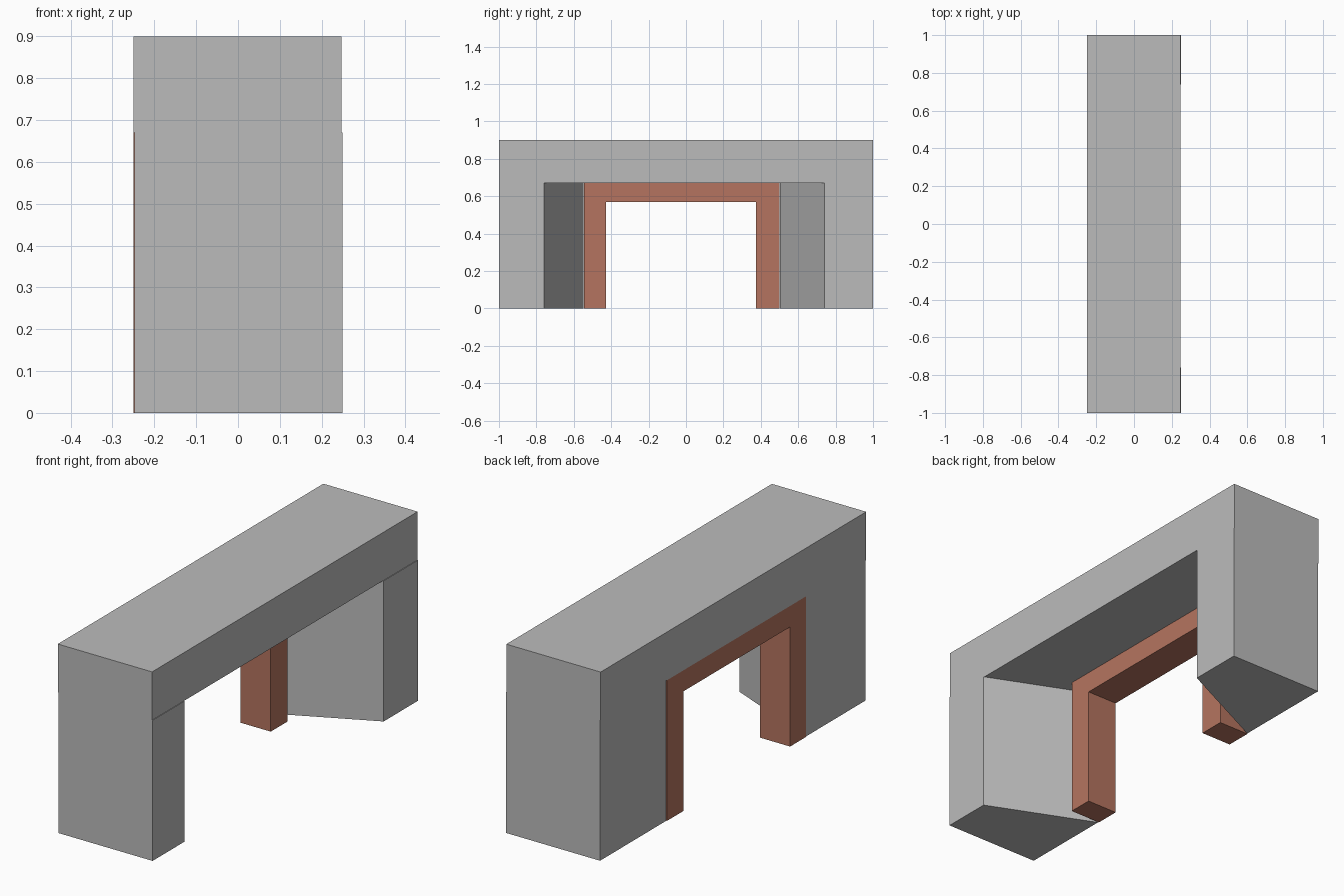
import bpy, bmesh

if "Cube" in bpy.data.objects:
    bpy.data.objects.remove(bpy.data.objects["Cube"])


def material(name, rgb):
    m = bpy.data.materials.new(name)
    m.diffuse_color = (*rgb, 1)
    m.use_nodes = True
    m.node_tree.nodes["Principled BSDF"].inputs["Base Color"].default_value = m.diffuse_color
    return m


def prism(name, outline, direction, mat):
    """Extrude a closed 3D outline along a direction into a solid."""
    bm = bmesh.new()
    face = bm.faces.new([bm.verts.new(p) for p in outline])
    ext = bmesh.ops.extrude_face_region(bm, geom=[face])
    top = [g for g in ext["geom"] if isinstance(g, bmesh.types.BMVert)]
    bmesh.ops.translate(bm, verts=top, vec=direction)
    bmesh.ops.recalc_face_normals(bm, faces=bm.faces)
    mesh = bpy.data.meshes.new(name)
    bm.to_mesh(mesh)
    bm.free()
    mesh.materials.append(mat)
    obj = bpy.data.objects.new(name, mesh)
    bpy.context.collection.objects.link(obj)
    return obj


stone = material("grey stone", (0.50, 0.50, 0.50))
brick = material("brown brick", (0.46, 0.175, 0.115))

HEAD, TOP = 0.67, 0.90          # opening head and wall top
BACK, FRONT = -0.25, 0.25       # wall thickness along x
STEP = 0.003                    # tiny offset between lintel and piers

# Lintel spanning the whole wall
prism("lintel",
      [(BACK, -1, HEAD), (FRONT - STEP, -1, HEAD),
       (FRONT - STEP, 1, HEAD), (BACK, 1, HEAD)],
      (0, 0, TOP - HEAD), stone)

# Piers with splayed reveals: wide opening at +x, narrow at -x
for name, end, wide, narrow in (("near_pier", -1, -0.76, -0.548),
                                ("far_pier", 1, 0.74, 0.502)):
    prism(name,
          [(BACK + STEP, end, 0), (FRONT, end, 0),
           (FRONT, wide, 0), (BACK + STEP, narrow, 0)],
          (0, 0, HEAD), stone)

# Door surround: an upside-down U flush with the back of the wall
surround = [(-0.545, 0), (-0.545, HEAD), (0.50, HEAD), (0.50, 0),
            (0.375, 0), (0.375, 0.57), (-0.427, 0.57), (-0.427, 0)]
prism("door_surround", [(BACK, y, z) for y, z in surround], (0.16, 0, 0), brick)
